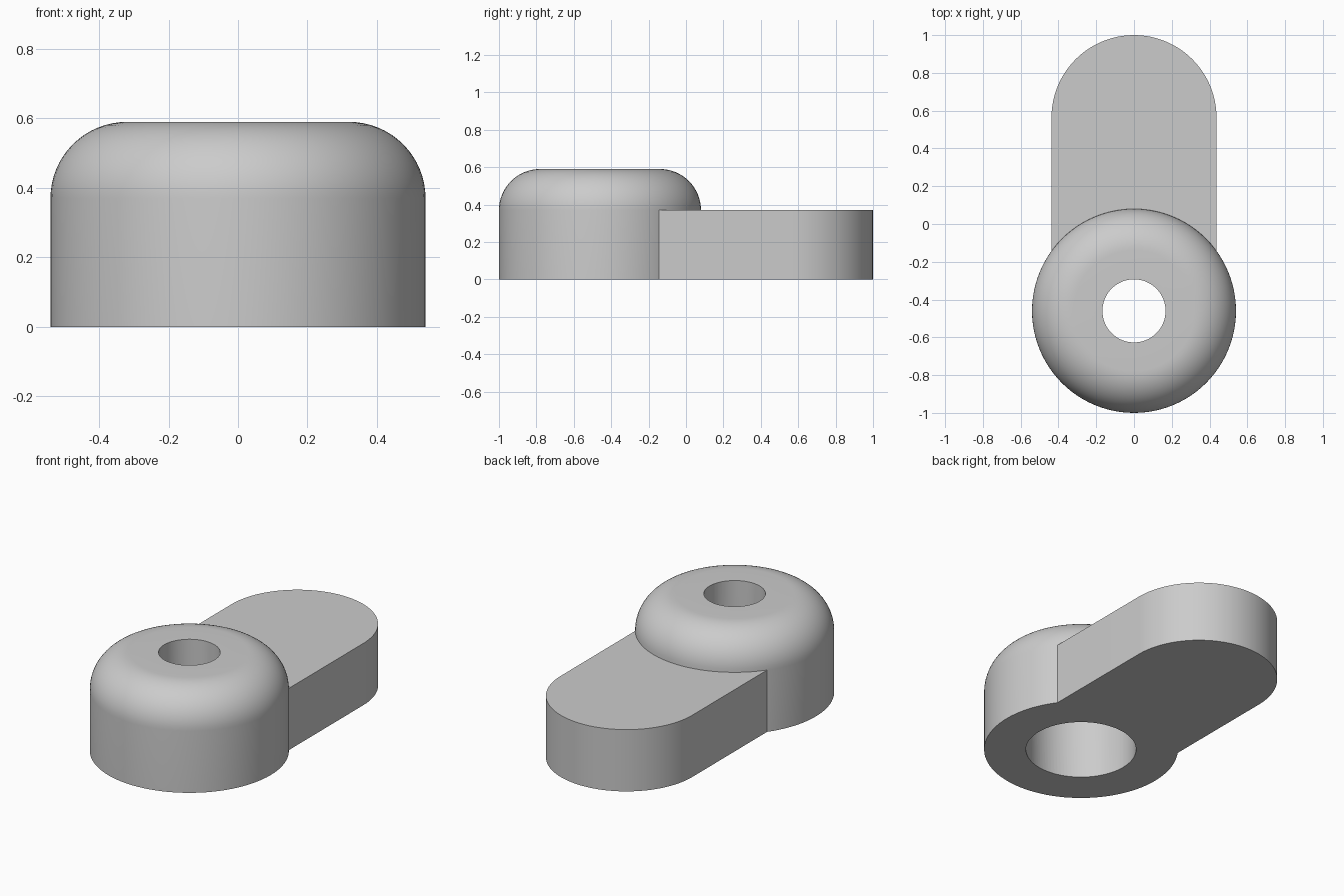
import bpy, bmesh, math

cube = bpy.data.objects.get("Cube")
if cube:
    bpy.data.objects.remove(cube, do_unlink=True)

CENTRE_Y, HUB_R, HUB_TOP, FILLET = -0.46, 0.54, 0.59, 0.22
TAB_R, TAB_TOP = 0.437, 0.37
HOLE_R, BORE_R, BORE_TOP = 0.167, 0.307, 0.38

grey = bpy.data.materials.new("plain grey")
grey.use_nodes = True
colour = (0.6, 0.6, 0.6, 1)
grey.diffuse_color = colour
grey.node_tree.nodes["Principled BSDF"].inputs["Base Color"].default_value = colour


def make_object(name, bm):
    bmesh.ops.remove_doubles(bm, verts=bm.verts, dist=1e-5)
    bmesh.ops.recalc_face_normals(bm, faces=bm.faces)
    mesh = bpy.data.meshes.new(name)
    bm.to_mesh(mesh)
    bm.free()
    mesh.materials.append(grey)
    obj = bpy.data.objects.new(name, mesh)
    bpy.context.collection.objects.link(obj)
    return obj


def lathe(name, profile, steps=96):
    """Spin an (r, z) profile that starts and ends on the axis."""
    bm = bmesh.new()
    verts = [bm.verts.new((r, CENTRE_Y, z)) for r, z in profile]
    edges = [bm.edges.new(pair) for pair in zip(verts, verts[1:])]
    bmesh.ops.spin(bm, geom=verts + edges, cent=(0, CENTRE_Y, 0), axis=(0, 0, 1),
                   angle=math.tau, steps=steps)
    return make_object(name, bm)


def combine(target, tool, operation):
    mod = target.modifiers.new(operation.lower(), 'BOOLEAN')
    mod.operation, mod.solver, mod.object = operation, 'EXACT', tool
    bpy.context.view_layer.objects.active = target
    bpy.ops.object.modifier_apply(modifier=mod.name)
    bpy.data.objects.remove(tool, do_unlink=True)


# Round hub with a rolled top edge
profile = [(0, 0), (HUB_R, 0)]
for i in range(17):
    a = math.pi / 2 * i / 16
    profile.append((HUB_R - FILLET + FILLET * math.cos(a),
                    HUB_TOP - FILLET + FILLET * math.sin(a)))
profile.append((0, HUB_TOP))
body = lathe("hub_with_tab", profile)

# Flat tab with a round end
bm = bmesh.new()
outline = [(TAB_R, CENTRE_Y)]
for i in range(49):
    a = math.pi * i / 48
    outline.append((TAB_R * math.cos(a), 1 - TAB_R + TAB_R * math.sin(a)))
outline.append((-TAB_R, CENTRE_Y))
face = bm.faces.new([bm.verts.new((x, y, 0)) for x, y in outline])
top = bmesh.ops.extrude_face_region(bm, geom=[face])["geom"]
bmesh.ops.translate(bm, vec=(0, 0, TAB_TOP),
                    verts=[v for v in top if isinstance(v, bmesh.types.BMVert)])
combine(body, make_object("tab", bm), 'UNION')

# Stepped hole: wide bore below, narrow hole through the top
bore = lathe("bore_cutter", [(0, -0.1), (BORE_R, -0.1), (BORE_R, BORE_TOP),
                             (HOLE_R, BORE_TOP), (HOLE_R, 0.7), (0, 0.7)])
combine(body, bore, 'DIFFERENCE')

# Smooth the curved walls, keep the rims sharp
bpy.ops.object.select_all(action='DESELECT')
body.select_set(True)
bpy.context.view_layer.objects.active = body
bpy.ops.object.shade_smooth_by_angle(angle=math.radians(25))
